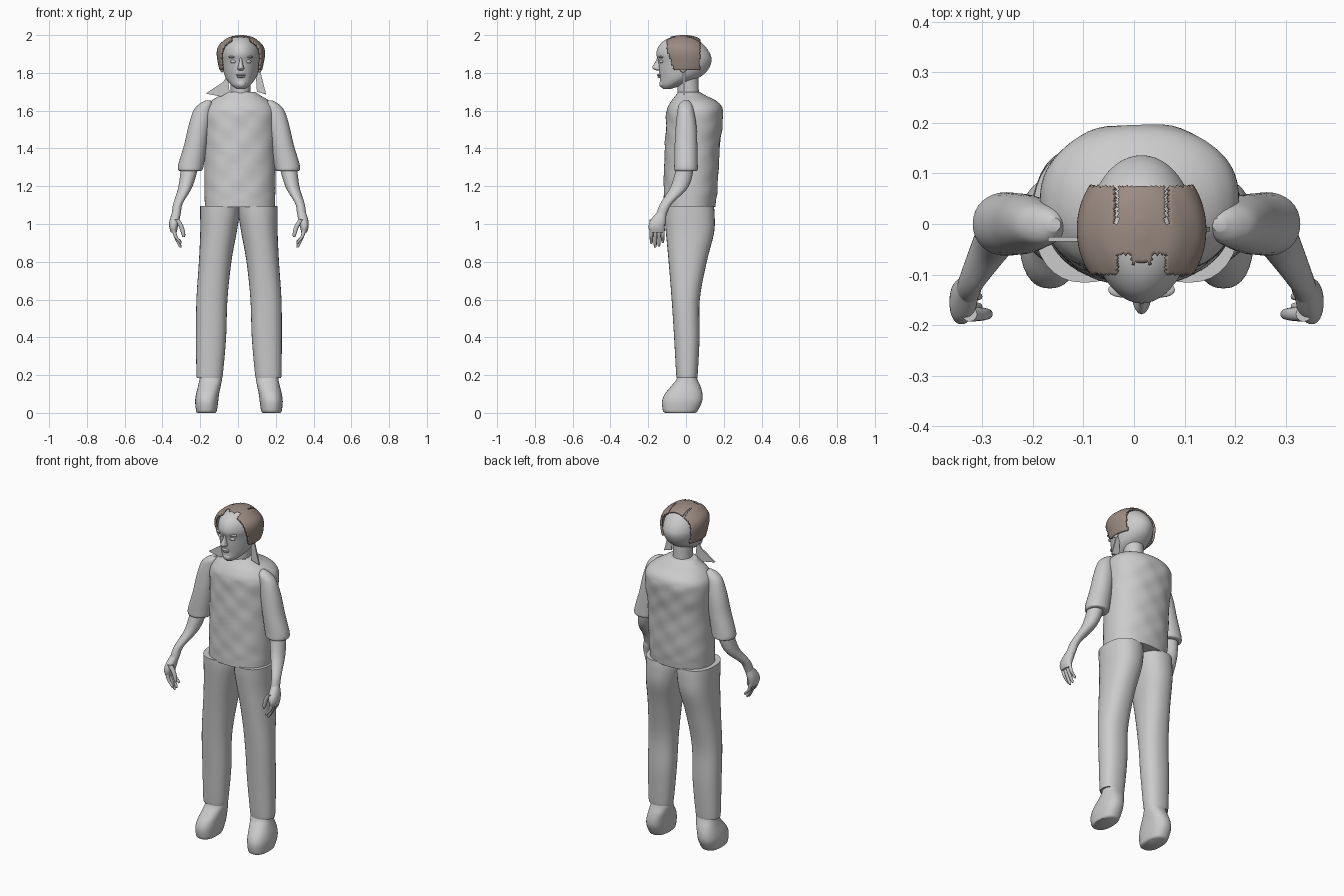
import bpy, bmesh
from math import sin, cos, pi, copysign
from mathutils import Vector

cube = bpy.data.objects.get("Cube")
if cube:
    bpy.data.objects.remove(cube, do_unlink=True)

MID = 0.015          # centre line of the head
SIDES = (("right", False), ("left", True))


def make_material(name, colour):
    mat = bpy.data.materials.new(name)
    mat.use_nodes = True
    mat.diffuse_color = (*colour, 1)
    mat.node_tree.nodes["Principled BSDF"].inputs["Base Color"].default_value = (*colour, 1)
    return mat


GREY = make_material("pale_grey", (0.6, 0.6, 0.6))
BROWN = make_material("hair_brown", (0.33, 0.26, 0.225))


def finish(name, bm, mat):
    """Turn a bmesh into a smooth shaded object."""
    bmesh.ops.recalc_face_normals(bm, faces=bm.faces)
    mesh = bpy.data.meshes.new(name)
    bm.to_mesh(mesh)
    bm.free()
    mesh.materials.append(mat)
    obj = bpy.data.objects.new(name, mesh)
    bpy.context.collection.objects.link(obj)
    bpy.ops.object.select_all(action="DESELECT")
    obj.select_set(True)
    bpy.context.view_layer.objects.active = obj
    bpy.ops.object.shade_smooth_by_angle(angle=pi / 4)
    return obj


def smooth_rings(rings, steps):
    """Catmull-Rom interpolation between the given rings."""
    result = []
    last = len(rings) - 1
    for i in range(last):
        a, b = rings[max(i - 1, 0)], rings[i]
        c, d = rings[i + 1], rings[min(i + 2, last)]
        for k in range(steps):
            t = k / steps
            result.append([
                q + t * (r - p) / 2 + t * t * (p - 2.5 * q + 2 * r - s / 2)
                + t ** 3 * (1.5 * (q - r) + (s - p) / 2)
                for p, q, r, s in zip(a, b, c, d)])
    result.append(rings[-1])
    return result


def loft(rings, mirrored=False, sides=32, steps=5, power=1.0, taper=0.0):
    """Skin level rings, each given as (z, x min, x max, y min, y max)."""
    bm = bmesh.new()
    loops = []
    for z, x0, x1, y0, y1 in smooth_rings(rings, steps):
        loop = []
        for k in range(sides):
            c, s = cos(2 * pi * k / sides), sin(2 * pi * k / sides)
            c = copysign(abs(c) ** power, c)
            s = copysign(abs(s) ** power, s)
            x = (x0 + x1) / 2 + c * (x1 - x0) / 2 * (1 - taper * max(0, -s))
            y = (y0 + y1) / 2 + s * (y1 - y0) / 2
            loop.append(bm.verts.new((0.01 - x if mirrored else x, y, z)))
        loops.append(loop)
    for low, high in zip(loops, loops[1:]):
        for k in range(sides):
            n = (k + 1) % sides
            bm.faces.new((low[k], low[n], high[n], high[k]))
    bm.faces.new(loops[0])
    bm.faces.new(loops[-1])
    return bm


def ball(name, centre, size):
    bm = bmesh.new()
    bmesh.ops.create_uvsphere(bm, u_segments=20, v_segments=12, radius=1)
    for v in bm.verts:
        v.co = Vector(centre) + Vector(size) * v.co
    return finish(name, bm, GREY)


def scaled_ball(name, centre, size):
    bm = bmesh.new()
    bmesh.ops.create_uvsphere(bm, u_segments=20, v_segments=12, radius=1)
    bmesh.ops.scale(bm, vec=size, verts=bm.verts)
    bmesh.ops.translate(bm, vec=centre, verts=bm.verts)
    return finish(name, bm, GREY)


# Shirt body with faint cloth wrinkles
bm = loft([(1.09, -.175, .195, -.12, .155), (1.2, -.178, .198, -.118, .167),
           (1.4, -.178, .198, -.112, .178), (1.52, -.185, .205, -.106, .192),
           (1.6, -.182, .205, -.102, .196), (1.645, -.15, .175, -.082, .17),
           (1.68, -.1, .12, -.055, .105), (1.7, -.075, .09, -.04, .07)],
          sides=64, steps=8, power=0.9)
for v in bm.verts:
    if 1.12 < v.co.z < 1.6:
        v.co.y += 0.003 * sin(42 * v.co.x + 9 * v.co.z) * sin(47 * v.co.z)
finish("shirt", bm, GREY)

# Neck
finish("neck", loft([(1.62, -.05, .07, -.05, .075), (1.7, -.04, .065, -.045, .068),
                     (1.82, -.045, .07, -.05, .065)]), GREY)

# Trousers, shoes, sleeves, forearms and hands
LEG = [(.19, -.215, -.085, -.048, .058), (.205, -.22, -.08, -.052, .062),
       (.4, -.222, -.063, -.063, .072), (.6, -.22, -.056, -.076, .073),
       (.8, -.207, -.035, -.092, .11), (.95, -.2, -.008, -.106, .148),
       (1.04, -.2, .006, -.114, .152), (1.095, -.2, .006, -.116, .148)]
SHOE = [(0, -.215, -.12, -.11, .05), (.012, -.222, -.112, -.122, .062),
        (.06, -.227, -.105, -.127, .085), (.1, -.222, -.1, -.112, .087),
        (.14, -.212, -.092, -.08, .077), (.18, -.204, -.085, -.05, .06),
        (.23, -.2, -.09, -.04, .05)]
SLEEVE = [(1.28, -.305, -.198, -.052, .052), (1.287, -.317, -.188, -.062, .062),
          (1.32, -.315, -.18, -.062, .062), (1.42, -.285, -.165, -.06, .06),
          (1.52, -.262, -.15, -.054, .055), (1.6, -.236, -.138, -.045, .042),
          (1.635, -.205, -.137, -.036, .03), (1.655, -.17, -.145, -.014, .012)]
FOREARM = [(1.03, -.352, -.308, -.165, -.108), (1.06, -.35, -.302, -.155, -.098),
           (1.11, -.342, -.292, -.135, -.072), (1.2, -.315, -.24, -.08, .015),
           (1.32, -.3, -.205, -.045, .045)]
PALM = [(.955, -.355, -.325, -.19, -.118), (.985, -.364, -.318, -.198, -.113),
        (1.02, -.362, -.31, -.188, -.106), (1.065, -.348, -.306, -.15, -.105)]

for side, mirrored in SIDES:
    for part, rings, power in (("trouser_leg", LEG, 0.88), ("shoe", SHOE, 0.85),
                               ("sleeve", SLEEVE, 0.95), ("forearm", FOREARM, 1),
                               ("palm", PALM, 0.9)):
        finish(f"{side}_{part}", loft(rings, mirrored, power=power), GREY)

    # Fingers curl inwards and hang in a row along the palm
    for i, tip in enumerate((.895, .875, .88, .9)):
        y = -.183 + .02 * i
        joints = ((tip, -.305, .004), (tip + .012, -.309, .008),
                  (.935, -.331, .0095), (.98, -.342, .011))
        rings = [(z, x - r, x + r, y - r, y + r) for z, x, r in joints]
        finish(f"{side}_finger_{i + 1}", loft(rings, mirrored, sides=12, steps=4), GREY)
    joints = ((.93, -.288, .005), (.945, -.289, .01), (.985, -.3, .013), (1.025, -.325, .015))
    rings = [(z, x - r, x + r, -.178 - r, -.178 + r) for z, x, r in joints]
    finish(f"{side}_thumb", loft(rings, mirrored, sides=12, steps=4), GREY)

# Head, given as (z, half width, front, back)
SKULL = [(1.715, .022, -.122, -.08), (1.735, .05, -.137, -.02), (1.77, .078, -.138, .06),
         (1.81, .093, -.143, .112), (1.86, .103, -.147, .135), (1.9, .104, -.157, .128),
         (1.94, .094, -.145, .102), (1.97, .072, -.117, .07), (1.988, .048, -.08, .04),
         (1.996, .015, -.035, .005)]
finish("head", loft([(z, MID - w, MID + w, f, b) for z, w, f, b in SKULL],
                    sides=48, steps=6, taper=0.12), GREY)

# Face
finish("nose", loft([(1.812, MID - .008, MID + .008, -.155, -.12),
                     (1.82, MID - .018, MID + .018, -.172, -.12),
                     (1.832, MID - .015, MID + .015, -.178, -.12),
                     (1.86, MID - .009, MID + .009, -.161, -.12),
                     (1.89, MID - .008, MID + .008, -.15, -.12)], sides=16), GREY)
scaled_ball("upper_lip", (MID, -.141, 1.789), (.025, .012, .006))
scaled_ball("lower_lip", (MID, -.139, 1.779), (.021, .012, .006))
scaled_ball("chin", (MID, -.127, 1.742), (.025, .014, .02))
for side, sign in (("right", -1), ("left", 1)):
    scaled_ball(f"{side}_eye", (MID + sign * .038, -.13, 1.86), (.018, .012, .009))
    scaled_ball(f"{side}_brow", (MID + sign * .04, -.13, 1.884), (.026, .015, .006))
    scaled_ball(f"{side}_ear", (MID + sign * .1, -.015, 1.835), (.012, .022, .033))

# Hair shell, with the forehead, nape and two partings cut away
HAIR = [(1.79, .105, -.14, .12), (1.84, .119, -.147, .137), (1.9, .128, -.157, .135),
        (1.94, .12, -.15, .115), (1.97, .092, -.125, .085), (1.99, .06, -.09, .055),
        (2.0, .012, -.03, .01)]
bm = loft([(z, MID - w, MID + w, f, b) for z, w, f, b in HAIR], sides=120, steps=9)
bmesh.ops.recalc_face_normals(bm, faces=bm.faces)


def is_bare(face):
    x, y, z = face.calc_center_median()
    off = abs(x - MID)
    front = -.1 + max(0, 1.92 - z) * 0.35
    parting = .047 < off < .056 and y > 0
    fringe = off < .05 and (y < -.078 or (y < -.06 and off > .02))
    return y < front or y > .075 or z < 1.815 or parting or fringe


bmesh.ops.delete(bm, geom=[f for f in bm.faces if is_bare(f)], context="FACES")
hair = finish("hair", bm, BROWN)
shell = hair.modifiers.new("thickness", "SOLIDIFY")
shell.thickness = 0.012
shell.offset = -1

# Loose locks beside the neck
LOCKS = {
    "right_lock": (-.035, [(-.055, 1.79), (-.045, 1.7), (-.09, 1.675), (-.17, 1.69),
                           (-.12, 1.725), (-.08, 1.75)]),
    "left_lock": (-.015, [(.092, 1.83), (.1, 1.7), (.15, 1.685), (.135, 1.74), (.12, 1.8)]),
}
for name, (y, outline) in LOCKS.items():
    bm = bmesh.new()
    plate = bm.faces.new([bm.verts.new((x, y, z)) for x, z in outline])
    made = bmesh.ops.extrude_face_region(bm, geom=[plate])["geom"]
    moved = [v for v in made if isinstance(v, bmesh.types.BMVert)]
    bmesh.ops.translate(bm, vec=(0, 0.009, 0), verts=moved)
    finish(name, bm, GREY)
